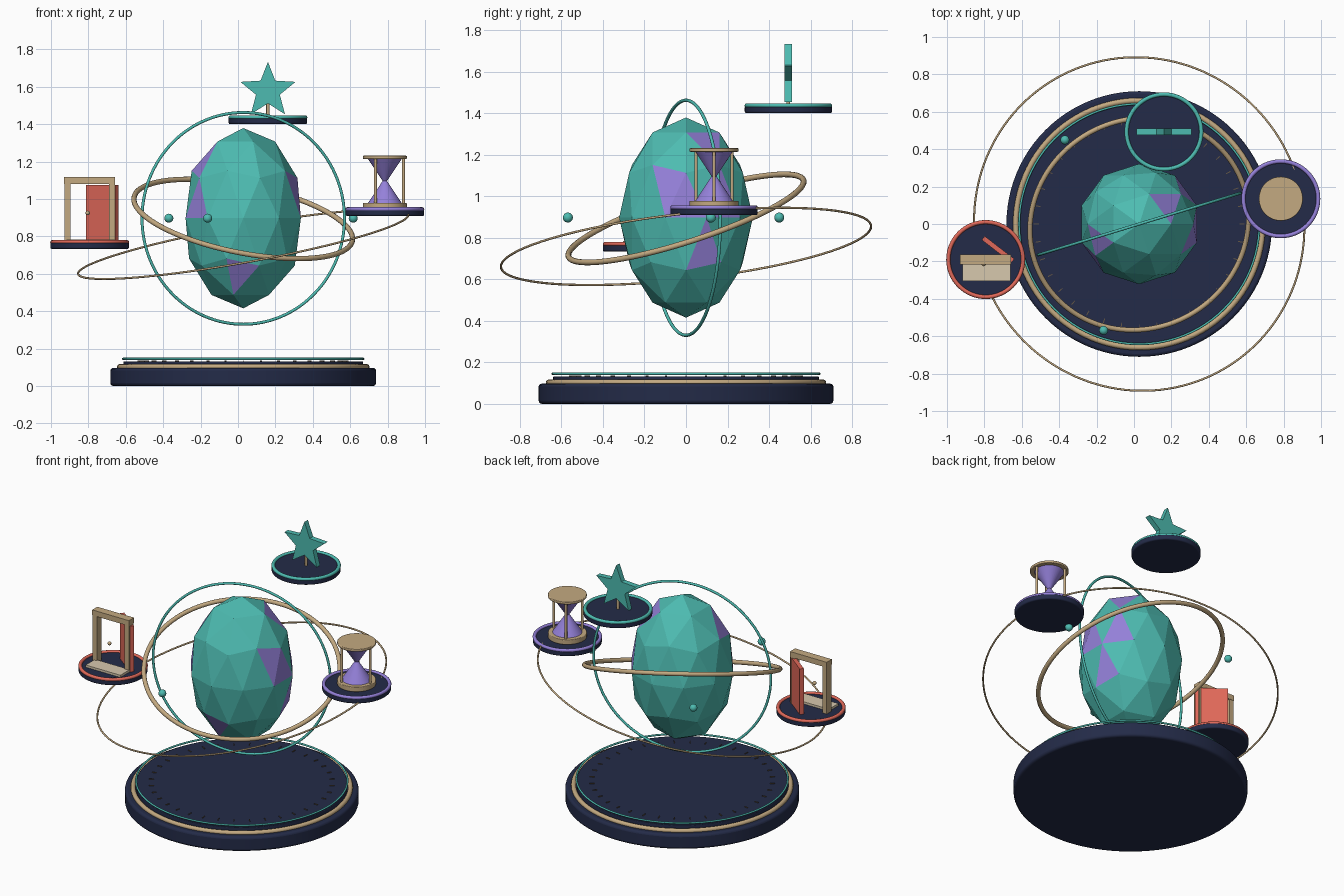
import bpy, bmesh, math
from mathutils import Vector, Matrix

if "Cube" in bpy.data.objects:
    bpy.data.objects.remove(bpy.data.objects["Cube"])

CX = 0.028  # shared axis of base, egg and rings


def material(name, rgb):
    m = bpy.data.materials.new(name)
    m.diffuse_color = (*rgb, 1)
    m.use_nodes = True
    m.node_tree.nodes["Principled BSDF"].inputs["Base Color"].default_value = m.diffuse_color
    return m


NAVY = material("navy", (0.017, 0.024, 0.065))
GOLD = material("gold", (0.55, 0.40, 0.22))
CREAM = material("cream", (0.68, 0.58, 0.42))
TEAL = material("teal", (0.075, 0.50, 0.44))
PURPLE = material("purple", (0.30, 0.22, 0.70))
CORAL = material("coral", (0.75, 0.14, 0.10))
DARK = material("dark_gold", (0.12, 0.09, 0.06))


def finish(name, mat, smooth=True):
    ob = bpy.context.object
    ob.name = name
    ob.data.materials.append(mat)
    if smooth:
        bpy.ops.object.shade_smooth_by_angle(angle=math.radians(35))
    return ob


def disk(name, mat, x, y, z0, z1, r, bevel=0.0, verts=64):
    bpy.ops.mesh.primitive_cylinder_add(vertices=verts, radius=r, depth=z1 - z0,
                                        location=(x, y, (z0 + z1) / 2))
    ob = finish(name, mat)
    if bevel:
        b = ob.modifiers.new("bevel", 'BEVEL')
        b.width, b.segments, b.limit_method = bevel, 3, 'ANGLE'
    return ob


def ring(name, mat, loc, R, r, normal=(0, 0, 1), seg=96):
    bpy.ops.mesh.primitive_torus_add(major_radius=R, minor_radius=r, major_segments=seg,
                                     minor_segments=12, location=loc,
                                     rotation=Vector(normal).to_track_quat('Z', 'Y').to_euler())
    return finish(name, mat)


def ball(name, mat, loc, r):
    bpy.ops.mesh.primitive_uv_sphere_add(segments=20, ring_count=12, radius=r, location=loc)
    return finish(name, mat)


def box(name, mat, loc, size, rot=0.0):
    bpy.ops.mesh.primitive_cube_add(size=1, location=loc, rotation=(0, 0, rot))
    ob = bpy.context.object
    ob.scale = size
    return finish(name, mat, False)


# Stepped base with trim rings
disk("base_plinth", NAVY, CX, 0, 0, 0.097, 0.71, 0.015, 96)
ring("base_gold_trim", GOLD, (CX, 0, 0.102), 0.66, 0.015)
disk("base_upper_tier", NAVY, CX, 0, 0.09, 0.132, 0.64, 0.004, 96)
ring("base_teal_trim", TEAL, (CX, 0, 0.145), 0.642, 0.006)

# Dial ticks on the base
for i in range(36):
    a = math.tau * i / 36
    box(f"dial_tick_{i}", DARK, (CX + 0.55 * math.cos(a), 0.55 * math.sin(a), 0.133),
        (0.028, 0.005, 0.008), a)

# Faceted egg with a few purple facets
bpy.ops.mesh.primitive_ico_sphere_add(subdivisions=2, radius=1)
egg = finish("faceted_egg", TEAL, False)
egg.data.materials.append(PURPLE)
accents = [(.43, .30, .85), (.85, -.20, .42), (.98, .06, .05), (.68, .73, .03),
           (-.65, -.45, .62), (-.85, -.5, .15), (-.07, -.75, -.66), (.85, .35, -.35)]
for d in accents:
    v = Vector(d).normalized()
    max(egg.data.polygons, key=lambda p: p.center.normalized().dot(v)).material_index = 1
egg.data.transform(Matrix.Translation((CX, 0, 0.897)) @ Matrix.Diagonal((0.324, 0.322, 0.482, 1)))

# Rings around the egg
ring("tilted_gold_ring", GOLD, (CX, 0, 0.893), 0.595, 0.014, (0.2, -0.325, 1), 128)
ring("upright_teal_ring", TEAL, (CX, 0, 0.896), 0.566, 0.008,
     (-math.sin(math.radians(17)), math.cos(math.radians(17)), 0), 128)
ring("wide_orbit_ring", GOLD, (CX, 0, 0.758), 0.897, 0.0055, (-0.18, -0.112, 1), 144)

# Orbiting beads
for i in range(3):
    a = math.radians(11.5 + 120 * i)
    ball(f"orbit_bead_{i}", TEAL, (CX + 0.6 * math.cos(a), 0.6 * math.sin(a), 0.897), 0.024)

# Floating pads
DX, DY, DZ = -0.793, -0.19, 0.733
SX, SY, SZ = 0.16, 0.493, 1.40
HX, HY, HZ = 0.785, 0.135, 0.909
for name, mat, x, y, z in (("door", CORAL, DX, DY, DZ), ("star", TEAL, SX, SY, SZ),
                           ("hourglass", PURPLE, HX, HY, HZ)):
    disk(name + "_pad", NAVY, x, y, z, z + 0.036, 0.21, 0.008)
    ring(name + "_pad_rim", mat, (x, y, z + 0.036), 0.2, 0.011, seg=64)

# Doorway: frame, step, open door, knob
top = DZ + 0.036
for s in (-1, 1):
    box(f"door_post_{'left' if s < 0 else 'right'}", GOLD,
        (DX + s * 0.119, DY, (top + 1.10) / 2), (0.032, 0.05, 1.10 - top))
box("door_lintel", GOLD, (DX, DY, 1.099), (0.272, 0.054, 0.036))
box("door_step", CREAM, (DX + 0.005, -0.254, top + 0.007), (0.258, 0.10, 0.016))
hinge, free = Vector((-0.648, -0.197)), Vector((-0.806, -0.075))
mid, d = (hinge + free) / 2, hinge - free
box("open_door", CORAL, (mid.x, mid.y, (top + 1.075) / 2), (d.length, 0.026, 1.075 - top),
    math.atan2(d.y, d.x))
ball("door_knob", GOLD, (-0.803, -0.214, 0.925), 0.012)

# Star on a stem
bm = bmesh.new()
pts = []
for i in range(10):
    a, r = math.pi / 2 + math.pi * i / 5, 0.155 if i % 2 == 0 else 0.067
    pts.append(bm.verts.new((r * math.cos(a), -0.018, r * math.sin(a))))
face = bm.faces.new(pts)
new = bmesh.ops.extrude_face_region(bm, geom=[face])["geom"]
bmesh.ops.translate(bm, vec=(0, 0.036, 0), verts=[g for g in new if isinstance(g, bmesh.types.BMVert)])
bmesh.ops.recalc_face_normals(bm, faces=bm.faces)
mesh = bpy.data.meshes.new("star")
bm.to_mesh(mesh)
bm.free()
mesh.materials.append(TEAL)
star = bpy.data.objects.new("star", mesh)
star.location = (SX, SY, 1.578)
bpy.context.collection.objects.link(star)
disk("star_stem", GOLD, SX, SY, SZ + 0.03, 1.53, 0.009, verts=16)

# Hourglass: end plates, glass cones, pillars
disk("hourglass_bottom_plate", GOLD, HX, HY, 0.945, 0.978, 0.118, 0.004, 48)
disk("hourglass_top_plate", GOLD, HX, HY, 1.214, 1.231, 0.118, 0.004, 48)
for name, r1, r2, z in (("lower", 0.09, 0.012, 1.037), ("upper", 0.012, 0.09, 1.155)):
    bpy.ops.mesh.primitive_cone_add(vertices=32, radius1=r1, radius2=r2, depth=0.118,
                                    location=(HX, HY, z))
    finish(f"hourglass_{name}_bulb", PURPLE)
for i in range(3):
    a = math.tau * i / 3
    disk(f"hourglass_pillar_{i}", GOLD, HX + 0.1 * math.cos(a), HY + 0.1 * math.sin(a),
         0.97, 1.22, 0.008, verts=12)
